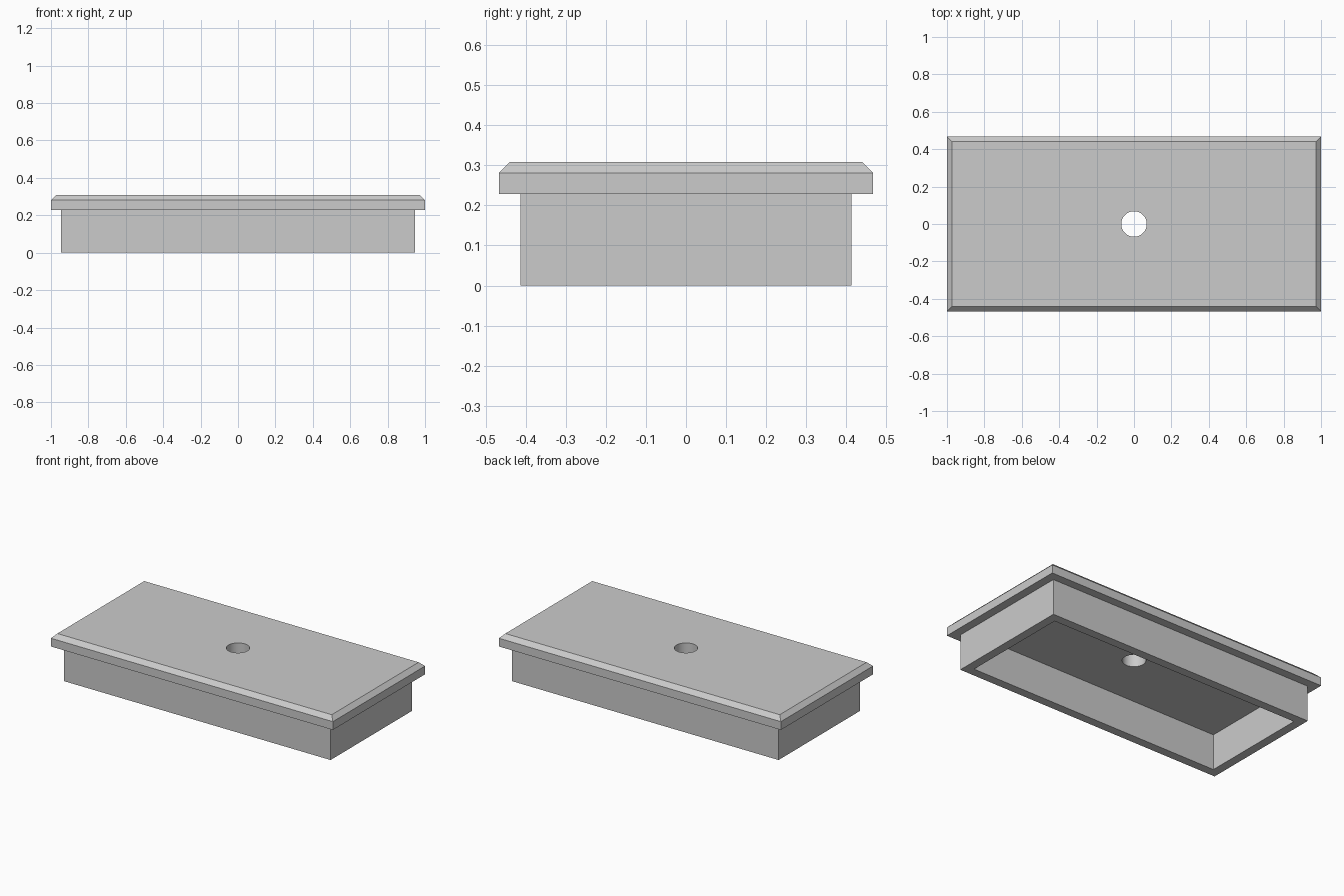
import bpy
import bmesh
import math

cube = bpy.data.objects.get("Cube")
if cube:
    bpy.data.objects.remove(cube, do_unlink=True)

# Grey material
grey = bpy.data.materials.new("plain_grey")
grey.use_nodes = True
colour = (0.6, 0.6, 0.6, 1)
grey.diffuse_color = colour
grey.node_tree.nodes["Principled BSDF"].inputs["Base Color"].default_value = colour

# Main dimensions
HALF_X, HALF_Y = 1.0, 0.467
SKIRT_INSET, WALL, CHAMFER = 0.054, 0.056, 0.027
SKIRT_TOP, LIP_TOP, TOP = 0.228, 0.281, 0.308
HOLE_RADIUS = 0.068


def add_object(name, bm):
    bmesh.ops.recalc_face_normals(bm, faces=bm.faces)
    mesh = bpy.data.meshes.new(name)
    bm.to_mesh(mesh)
    bm.free()
    mesh.materials.append(grey)
    obj = bpy.data.objects.new(name, mesh)
    bpy.context.collection.objects.link(obj)
    return obj


def ring(bm, inset, z):
    x, y = HALF_X - inset, HALF_Y - inset
    return [bm.verts.new((sx * x, sy * y, z))
            for sx, sy in ((-1, -1), (1, -1), (1, 1), (-1, 1))]


# Hollow lid: section (inset, height) from the recess ceiling round to the top
section = [
    (SKIRT_INSET + WALL, SKIRT_TOP),
    (SKIRT_INSET + WALL, 0),
    (SKIRT_INSET, 0),
    (SKIRT_INSET, SKIRT_TOP),
    (0, SKIRT_TOP),
    (0, LIP_TOP),
    (CHAMFER, TOP),
]
bm = bmesh.new()
rings = [ring(bm, inset, z) for inset, z in section]
for a, b in zip(rings, rings[1:]):
    for i in range(4):
        j = (i + 1) % 4
        bm.faces.new((a[i], a[j], b[j], b[i]))
bm.faces.new(rings[0])
bm.faces.new(rings[-1])
lid = add_object("lid", bm)

# Round centre hole
bm = bmesh.new()
bmesh.ops.create_cone(bm, cap_ends=True, segments=48, radius1=HOLE_RADIUS,
                      radius2=HOLE_RADIUS, depth=1)
cutter = add_object("hole_cutter", bm)
cutter.hide_render = True
cutter.hide_viewport = True

cut = lid.modifiers.new("centre_hole", "BOOLEAN")
cut.operation = "DIFFERENCE"
cut.solver = "EXACT"
cut.object = cutter

# Bake the cut, then smooth only the hole wall
bpy.context.view_layer.update()
graph = bpy.context.evaluated_depsgraph_get()
baked = bpy.data.meshes.new_from_object(lid.evaluated_get(graph))
lid.modifiers.clear()
lid.data = baked
bpy.data.objects.remove(cutter, do_unlink=True)

bpy.ops.object.select_all(action="DESELECT")
lid.select_set(True)
bpy.context.view_layer.objects.active = lid
bpy.ops.object.shade_smooth_by_angle(angle=math.radians(30))
